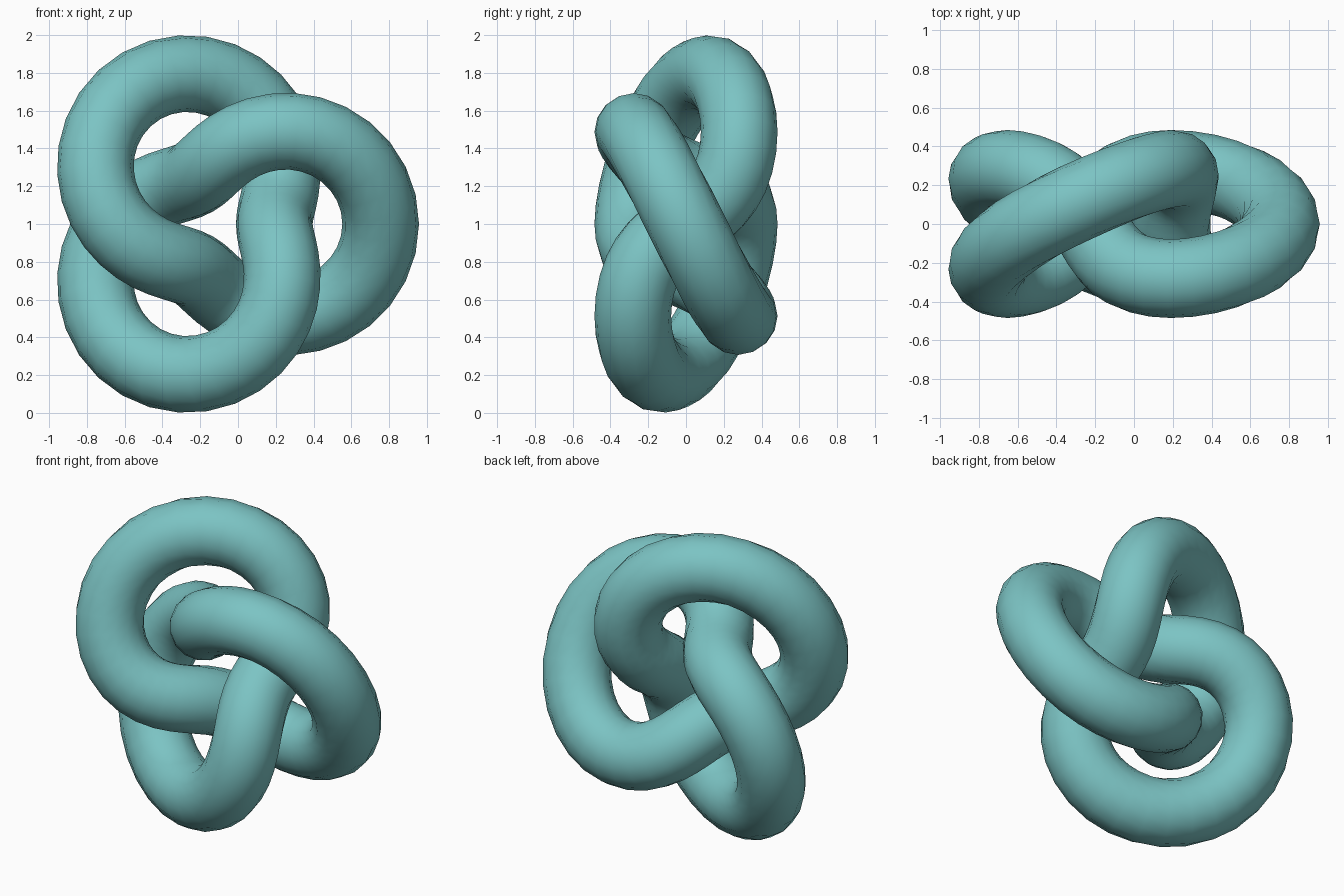
import bpy, bmesh
from math import sin, cos, pi
from mathutils import Vector

if "Cube" in bpy.data.objects:
    bpy.data.objects.remove(bpy.data.objects["Cube"])

RINGS, SIDES = 96, 16
S, TUBE = 0.2816, 0.203      # knot scale, tube radius
CENTRE = Vector((-0.0895, 0, 1))


def path(t):
    # three-lobed torus knot lying in the xz plane
    r = S * (2 + cos(3 * t))
    return CENTRE + Vector((r * cos(2 * t), -S * sin(3 * t), r * sin(2 * t)))


# Sweep a round section along the closed path
bm = bmesh.new()
rings = []
for i in range(RINGS):
    t = 2 * pi * i / RINGS
    tangent = (path(t + 1e-3) - path(t - 1e-3)).normalized()
    out = tangent.cross(Vector((0, 1, 0))).normalized()
    side = tangent.cross(out)
    rings.append([bm.verts.new(path(t) + TUBE * (cos(a) * out + sin(a) * side))
                  for a in (2 * pi * j / SIDES for j in range(SIDES))])
for i in range(RINGS):
    a, b = rings[i], rings[(i + 1) % RINGS]
    for j in range(SIDES):
        k = (j + 1) % SIDES
        bm.faces.new((a[j], a[k], b[k], b[j])).smooth = True
bmesh.ops.recalc_face_normals(bm, faces=bm.faces)

mesh = bpy.data.meshes.new("knot_tube")
bm.to_mesh(mesh)
bm.free()
knot = bpy.data.objects.new("knot_tube", mesh)
bpy.context.collection.objects.link(knot)

# Teal colour
teal = bpy.data.materials.new("teal")
teal.diffuse_color = (0.2, 0.55, 0.55, 1)
teal.use_nodes = True
teal.node_tree.nodes["Principled BSDF"].inputs["Base Color"].default_value = teal.diffuse_color
mesh.materials.append(teal)
